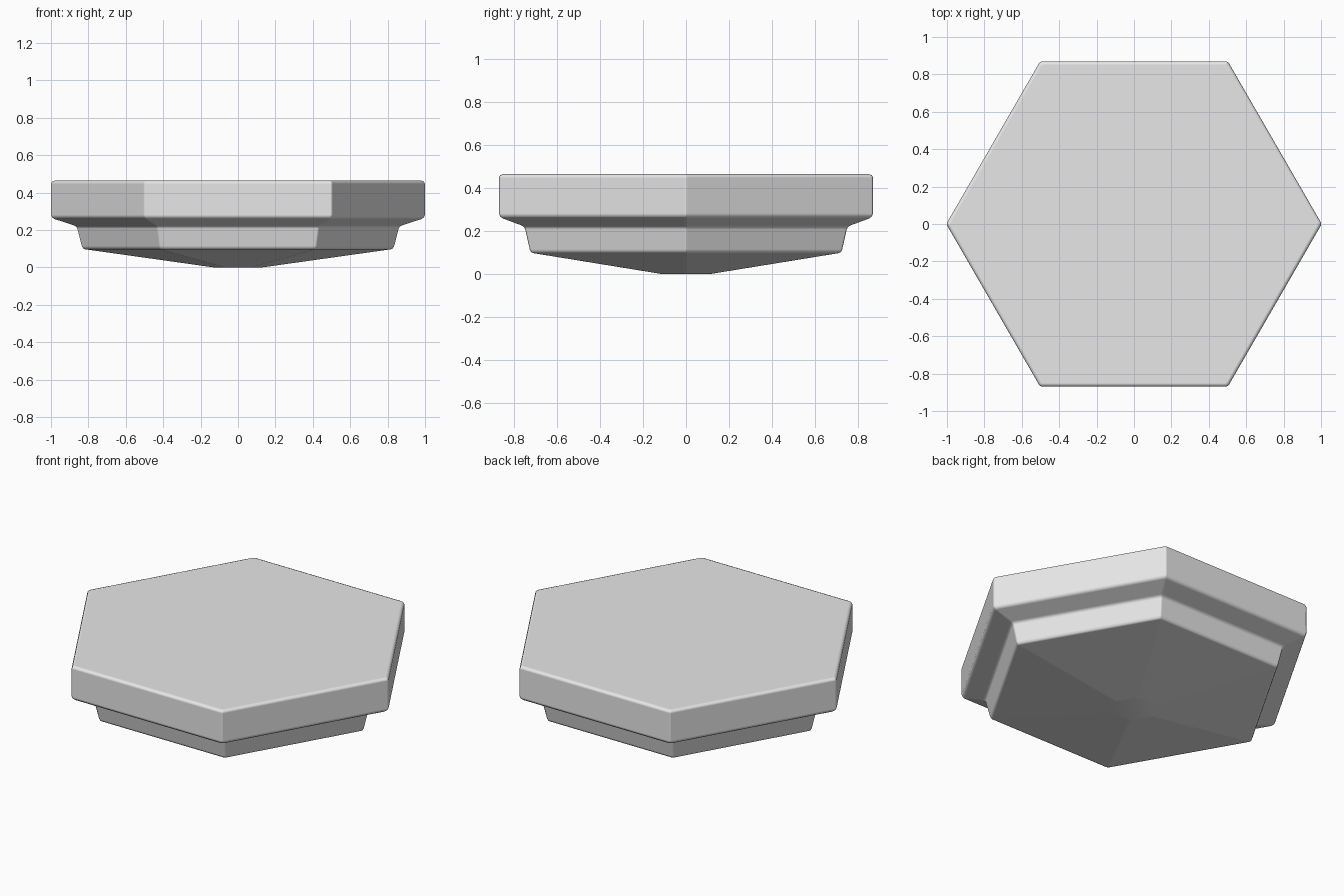
import bpy, bmesh, math
from mathutils import Vector

if "Cube" in bpy.data.objects:
    bpy.data.objects.remove(bpy.data.objects["Cube"])

# Side profile of the tile: (corner radius, height), from bottom to top
PROFILE = [(0.13, 0.0), (0.82, 0.097), (0.832, 0.102), (0.839, 0.115),
           (0.863, 0.208), (0.868, 0.217), (0.88, 0.225),
           (0.985, 0.259), (0.998, 0.268), (1.004, 0.282),
           (1.004, 0.447), (0.998, 0.459), (0.982, 0.465)]
CORNER = 0.008  # tiny softening of the six upright edges


def hex_ring(bm, radius, z):
    """Hexagon with each corner split into two close points."""
    pts = [Vector((radius * math.cos(math.radians(60 * i)),
                   radius * math.sin(math.radians(60 * i)), z)) for i in range(6)]
    ring = []
    for i, p in enumerate(pts):
        for q in (pts[i - 1], pts[(i + 1) % 6]):
            ring.append(bm.verts.new(p + (q - p).normalized() * CORNER))
    return ring


# Hexagonal tile: stacked rings joined into one closed solid
bm = bmesh.new()
rings = [hex_ring(bm, r, z) for r, z in PROFILE]
for low, high in zip(rings, rings[1:]):
    n = len(low)
    for i in range(n):
        j = (i + 1) % n
        bm.faces.new((low[i], low[j], high[j], high[i]))
bm.faces.new(list(reversed(rings[0])))
bm.faces.new(rings[-1])
bmesh.ops.recalc_face_normals(bm, faces=bm.faces)
for f in bm.faces:
    f.smooth = True

mesh = bpy.data.meshes.new("hex_tile")
bm.to_mesh(mesh)
bm.free()
tile = bpy.data.objects.new("hex_tile", mesh)
bpy.context.collection.objects.link(tile)

# Plain grey
grey = bpy.data.materials.new("light_grey")
grey.diffuse_color = (0.8, 0.8, 0.8, 1.0)
grey.use_nodes = True
grey.node_tree.nodes["Principled BSDF"].inputs["Base Color"].default_value = grey.diffuse_color
mesh.materials.append(grey)

# Keep the large faces flat while the narrow edge bands blend
weighted = tile.modifiers.new("flat_faces", 'WEIGHTED_NORMAL')
weighted.weight = 100
